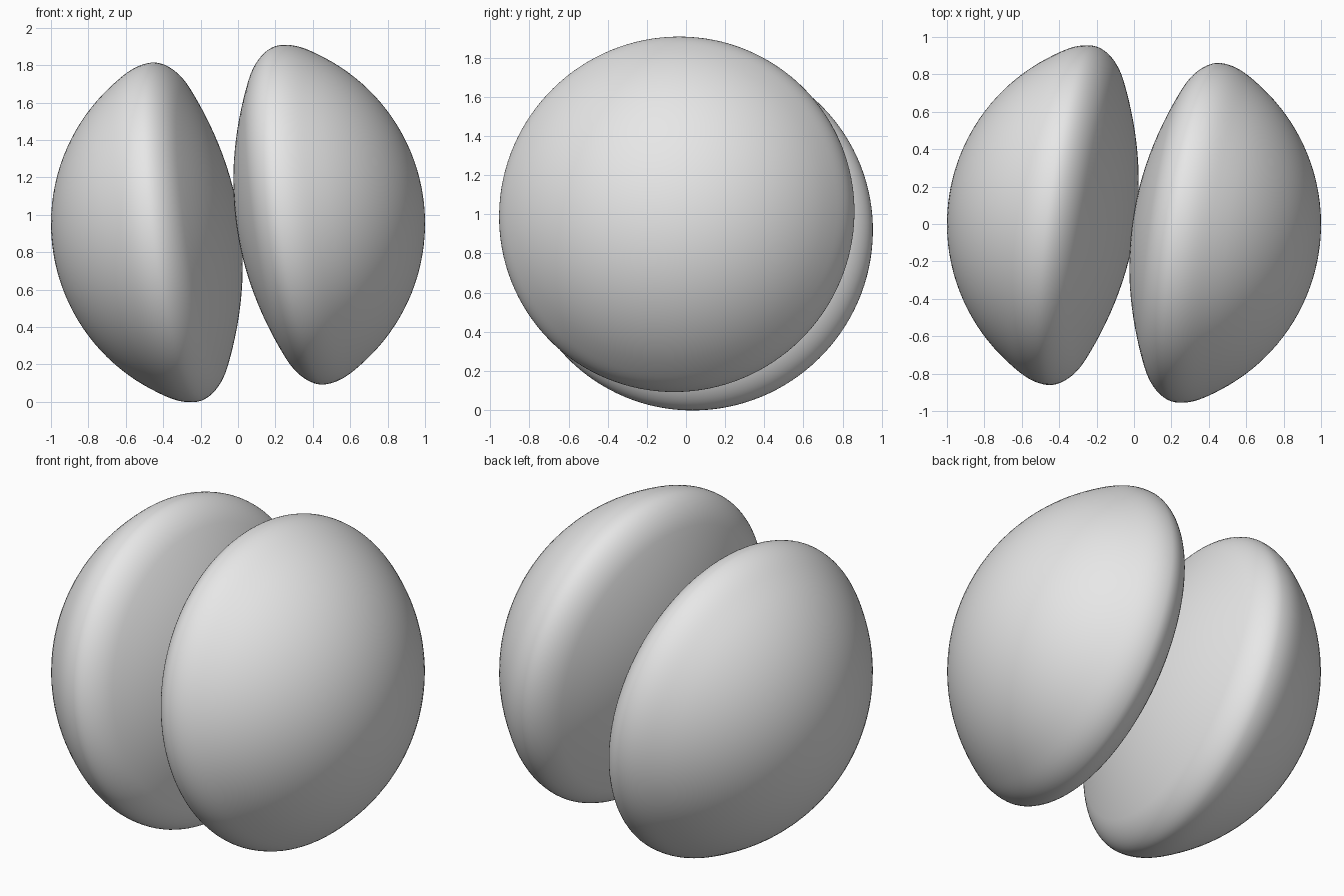
import bpy
import bmesh
from math import sin, cos, radians, tau
from mathutils import Matrix, Vector
from mathutils.geometry import interpolate_bezier

if "Cube" in bpy.data.objects:
    bpy.data.objects.remove(bpy.data.objects["Cube"], do_unlink=True)

CENTRE = Vector((0, 0, 0.953))
AXIS = Vector((0.982, -0.133, 0.133)).normalized()

grey = bpy.data.materials.new("plain_grey")
grey.use_nodes = True
grey.diffuse_color = (0.8, 0.8, 0.8, 1)
grey.node_tree.nodes["Principled BSDF"].inputs["Base Color"].default_value = (0.8, 0.8, 0.8, 1)


def half_profile():
    """Outline as (radius, 0, distance along the axis)."""
    # shallow inner dome
    points = []
    for i in range(16):
        r = 0.78 * i / 16
        points.append(Vector((r, 0, 0.005 + 0.3 * r * r)))
    # rounded rim, in two curves
    start, rim = Vector((0.78, 0, 0.1875)), Vector((0.915, 0, 0.35))
    end = Vector((cos(radians(35)), 0, sin(radians(35))))
    points += interpolate_bezier(start, Vector((0.86, 0, 0.225)), Vector((0.915, 0, 0.29)), rim, 12)[:-1]
    points += interpolate_bezier(rim, Vector((0.915, 0, 0.43)), Vector((0.876, 0, 0.492)), end, 12)
    # spherical outer dome
    for i in range(1, 21):
        a = radians(35 + 55 * i / 20)
        points.append(Vector((cos(a), 0, sin(a))))
    return points


def make_half(name, axis):
    bm = bmesh.new()
    verts = [bm.verts.new(p) for p in half_profile()]
    edges = [bm.edges.new(pair) for pair in zip(verts, verts[1:])]
    bmesh.ops.spin(bm, geom=verts + edges, cent=(0, 0, 0), axis=(0, 0, 1),
                   angle=tau, steps=128, use_duplicate=False)
    bmesh.ops.remove_doubles(bm, verts=bm.verts, dist=0.0001)
    bmesh.ops.recalc_face_normals(bm, faces=bm.faces)
    mesh = bpy.data.meshes.new(name)
    bm.to_mesh(mesh)
    bm.free()
    mesh.materials.append(grey)
    mesh.shade_smooth()
    half = bpy.data.objects.new(name, mesh)
    half.matrix_world = Matrix.Translation(CENTRE) @ axis.to_track_quat("Z", "Y").to_matrix().to_4x4()
    bpy.context.collection.objects.link(half)


# two matching domes, back to back on one tilted axis
make_half("left_dome", AXIS)
make_half("right_dome", -AXIS)
